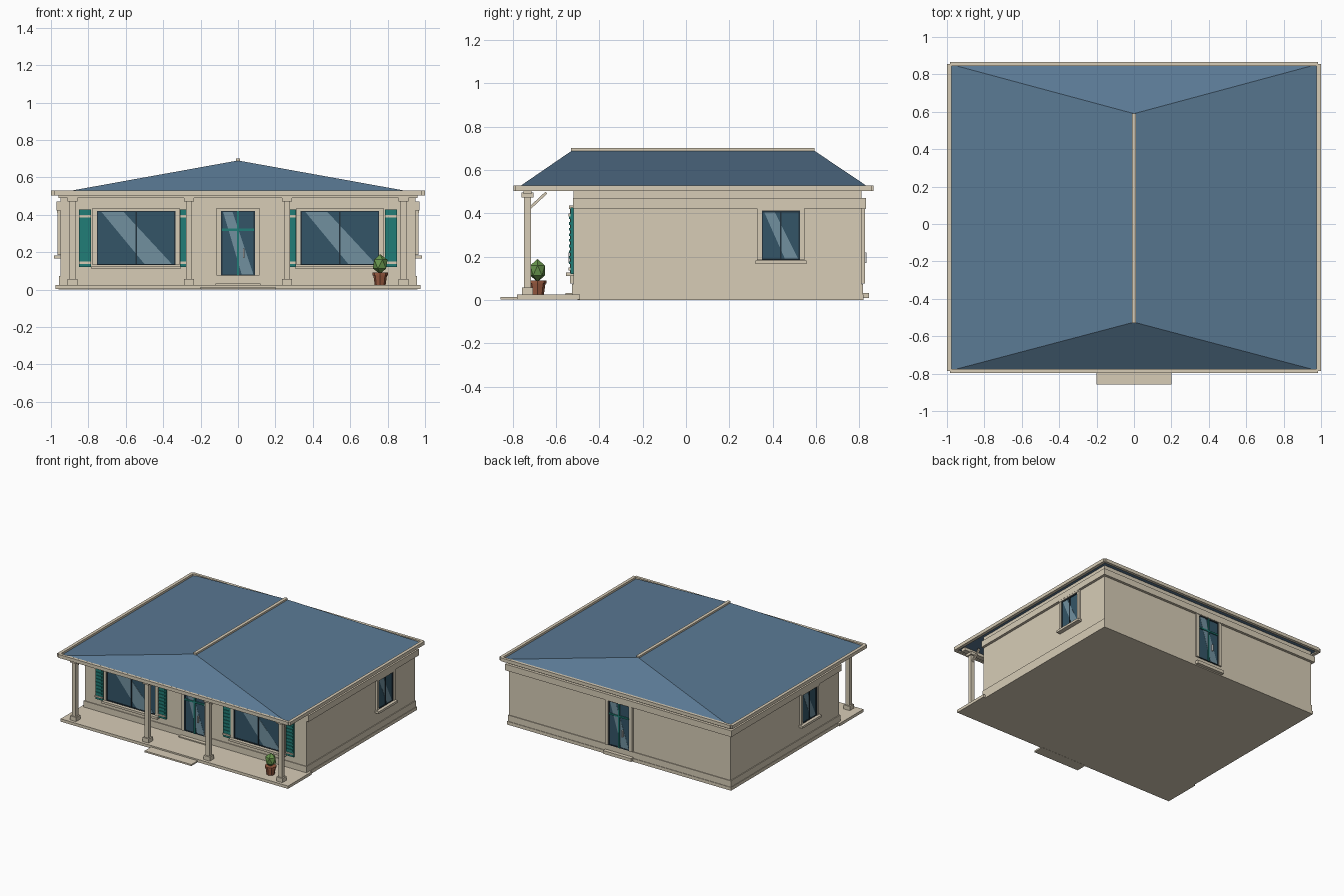
import bpy, bmesh
from math import radians
from mathutils import Matrix

if "Cube" in bpy.data.objects:
    bpy.data.objects.remove(bpy.data.objects["Cube"])


def srgb(r, g, b):
    return tuple((c / 255) ** 2.2 for c in (r, g, b)) + (1,)


def material(name, *rgb):
    m = bpy.data.materials.new(name)
    m.diffuse_color = srgb(*rgb)
    m.use_nodes = True
    m.node_tree.nodes["Principled BSDF"].inputs["Base Color"].default_value = m.diffuse_color
    return m


CREAM = material("cream", 214, 203, 181)
ROOF = material("roof_blue", 90, 120, 146)
TEAL = material("teal", 38, 125, 118)
GLASS = material("glass", 55, 86, 103)
SHINE = material("glass_shine", 112, 143, 157)
DARK = material("dark_frame", 38, 52, 62)
LEAF = material("leaf", 104, 148, 78)
CLAY = material("clay", 150, 90, 66)
METAL = material("metal", 200, 200, 200)


def finish(name, bm, mat):
    bmesh.ops.recalc_face_normals(bm, faces=bm.faces)
    me = bpy.data.meshes.new(name)
    bm.to_mesh(me)
    bm.free()
    me.materials.append(mat)
    ob = bpy.data.objects.new(name, me)
    bpy.context.collection.objects.link(ob)
    return ob


def box(name, x, y, z, mat=CREAM):
    bm = bmesh.new()
    bmesh.ops.create_cube(bm, size=1)
    for v in bm.verts:
        v.co = [(a + b) / 2 + c * (b - a) for (a, b), c in zip((x, y, z), v.co)]
    return finish(name, bm, mat)


# Wall planes: (u, depth outward) -> (x, y)
X, YF, YB = 0.95, -0.52, 0.81
WALL = {
    "front": lambda u, d: (u, YF - d),
    "back": lambda u, d: (-u, YB + d),
    "right": lambda u, d: (X + d, u),
    "left": lambda u, d: (-X - d, u),
}


def on_wall(name, wall, u, z, d, mat=CREAM):
    a, b = WALL[wall](u[0], d[0]), WALL[wall](u[1], d[1])
    return box(f"{wall}_{name}", *(sorted(p) for p in zip(a, b)), z, mat)


def glass(name, wall, u0, u1, z0, z1, flip=1):
    on_wall(name, wall, (u0, u1), (z0, z1), (-0.01, 0.006), GLASS)
    # diagonal reflection strip
    bm = bmesh.new()
    pts = [(0.05, 1), (0.33, 1), (0.97, 0), (0.62, 0)]
    vs = []
    for f, h in pts:
        f = f if flip > 0 else 1 - f
        vs.append(bm.verts.new((*WALL[wall](u0 + f * (u1 - u0), 0.0075), z0 + h * (z1 - z0))))
    bm.faces.new(vs)
    ob = finish(name + "_shine", bm, SHINE)
    ob.name = f"{wall}_{name}_shine"
    ob.modifiers.new("thickness", 'SOLIDIFY').thickness = 0.001


def casing(name, wall, u0, u1, z0, z1, w, d):
    for s, a, b in (("a", u0 - w, u0), ("b", u1, u1 + w)):
        on_wall(f"{name}_jamb_{s}", wall, (a, b), (z0, z1), (0, d))
    on_wall(name + "_header", wall, (u0 - w, u1 + w), (z1, z1 + 0.015), (0, d + 0.003))
    t = 0.006  # thin dark sash just inside the casing
    for s, a, b in (("a", u0, u0 + t), ("b", u1 - t, u1)):
        on_wall(f"{name}_sash_{s}", wall, (a, b), (z0, z1), (0, 0.012), DARK)
    for s, a, b in (("low", z0, z0 + t), ("top", z1 - t, z1)):
        on_wall(f"{name}_sash_{s}", wall, (u0, u1), (a, b), (0, 0.012), DARK)


def window(name, wall, u0, u1, z0, z1, sill):
    glass(name + "_glass", wall, u0, u1, z0, z1, -1 if wall == "left" else 1)
    casing(name, wall, u0, u1, z0, z1, 0.022, 0.016)
    c = (u0 + u1) / 2
    on_wall(name + "_mullion", wall, (c - 0.004, c + 0.004), (z0, z1), (0, 0.012), DARK)
    on_wall(name + "_sill", wall, (u0 - sill, u1 + sill), (z0 - 0.02, z0 - 0.003), (0, 0.033))


def door(wall):
    glass("door_glass", wall, -0.09, 0.09, 0.075, 0.42)
    casing("door", wall, -0.09, 0.09, 0.075, 0.42, 0.025, 0.016)
    on_wall("door_upright", wall, (-0.006, 0.006), (0.075, 0.42), (0, 0.014), TEAL)
    on_wall("door_crossbar", wall, (-0.085, 0.085), (0.314, 0.326), (0, 0.014), TEAL)
    on_wall("door_handle", wall, (0.028, 0.036), (0.17, 0.22), (0, 0.022), METAL)
    on_wall("door_threshold", wall, (-0.12, 0.12), (0.012, 0.033), (0, 0.035))


def shutter(name, u0, u1):
    on_wall(name, "front", (u0, u1), (0.12, 0.427), (0, 0.014), TEAL)
    for i in range(9):
        z = 0.165 + i * 0.026
        on_wall(f"{name}_slat_{i}", "front", (u0 + 0.006, u1 - 0.006), (z, z + 0.012), (0.01, 0.019), TEAL)
    for i, z in enumerate((0.137, 0.386)):
        on_wall(f"{name}_rail_{i}", "front", (u0, u1), (z, z + 0.012), (0.01, 0.022))


# Foundation, porch floor and steps
box("foundation", (-0.96, 0.96), (-0.5, 0.82), (0, 0.025))
box("porch_floor", (-0.975, 0.975), (-0.78, -0.49), (0.003, 0.025))
box("front_step", (-0.2, 0.2), (-0.857, -0.77), (0.002, 0.014))
box("back_step", (-0.12, 0.12), (0.8, 0.845), (0.008, 0.024))

# Walls, skirting and upper band
box("walls", (-X, X), (YF, YB), (0.02, 0.51))
box("skirting", (-0.956, 0.956), (-0.526, 0.816), (0.024, 0.073))
box("upper_band", (-0.97, 0.97), (-0.522, 0.83), (0.422, 0.47))

# Hipped roof: a box with its top pulled into a ridge
bm = bmesh.new()
lo = [bm.verts.new((x, y, 0.512)) for x, y in
      ((-0.985, -0.785), (0.985, -0.785), (0.985, 0.855), (-0.985, 0.855))]
a, b = bm.verts.new((0, -0.525, 0.69)), bm.verts.new((0, 0.59, 0.69))
for f in ((lo[0], lo[1], a), (lo[1], lo[2], b, a), (lo[2], lo[3], b), (lo[3], lo[0], a, b), lo[::-1]):
    bm.faces.new(f)
finish("roof", bm, ROOF)
box("ridge_cap", (-0.012, 0.012), (-0.53, 0.592), (0.684, 0.701))
for n, y in (("front", (-0.797, -0.775)), ("back", (0.844, 0.866))):
    box(n + "_fascia", (-0.985, 0.985), y, (0.503, 0.529))
for n, s in (("left", -1), ("right", 1)):
    box(n + "_fascia", sorted((s * 0.976, s)), (-0.787, 0.856), (0.503, 0.529))

# Porch beam, columns and braces
box("porch_beam", (-0.96, 0.96), (-0.75, -0.712), (0.49, 0.512))
for i, x in enumerate((-0.885, -0.262, 0.262, 0.885)):
    y = -0.731
    for part, r, z in (("shaft", 0.016, (0.02, 0.5)), ("base", 0.026, (0.024, 0.057)),
                       ("capital", 0.027, (0.472, 0.496))):
        box(f"column_{part}_{i}", (x - r, x + r), (y - r, y + r), z)
    brace = box(f"column_brace_{i}", (-0.007, 0.007), (-0.052, 0.052), (-0.006, 0.006))
    brace.matrix_world = Matrix.Translation((x, -0.682, 0.46)) @ Matrix.Rotation(radians(43), 4, 'X')

# Windows, shutters and doors
for n, s in (("west", -1), ("east", 1)):
    u0, u1 = sorted((s * 0.335, s * 0.755))
    window(f"{n}_window", "front", u0, u1, 0.13, 0.42, 0.028)
    for k, p, q in (("inner", 0.245, 0.309), ("outer", 0.786, 0.85)):
        shutter(f"{n}_{k}_shutter", *sorted((s * p, s * q)))
window("window", "right", 0.35, 0.525, 0.185, 0.41, 0.03)
window("window", "left", -0.23, -0.055, 0.185, 0.41, 0.03)
door("front")
door("back")


# Potted plant
def cone(name, r1, r2, z0, z1, mat):
    bm = bmesh.new()
    bmesh.ops.create_cone(bm, cap_ends=True, segments=8, radius1=r1, radius2=r2, depth=z1 - z0)
    bmesh.ops.translate(bm, verts=bm.verts, vec=(0.76, -0.685, (z0 + z1) / 2))
    finish(name, bm, mat)


cone("plant_pot", 0.029, 0.037, 0.024, 0.08, CLAY)
cone("plant_pot_rim", 0.042, 0.042, 0.075, 0.09, CLAY)
bm = bmesh.new()
bmesh.ops.create_icosphere(bm, subdivisions=1, radius=0.044)
bmesh.ops.scale(bm, verts=bm.verts, vec=(1, 0.9, 1.2))
bmesh.ops.translate(bm, verts=bm.verts, vec=(0.76, -0.685, 0.136))
finish("plant_foliage", bm, LEAF)
